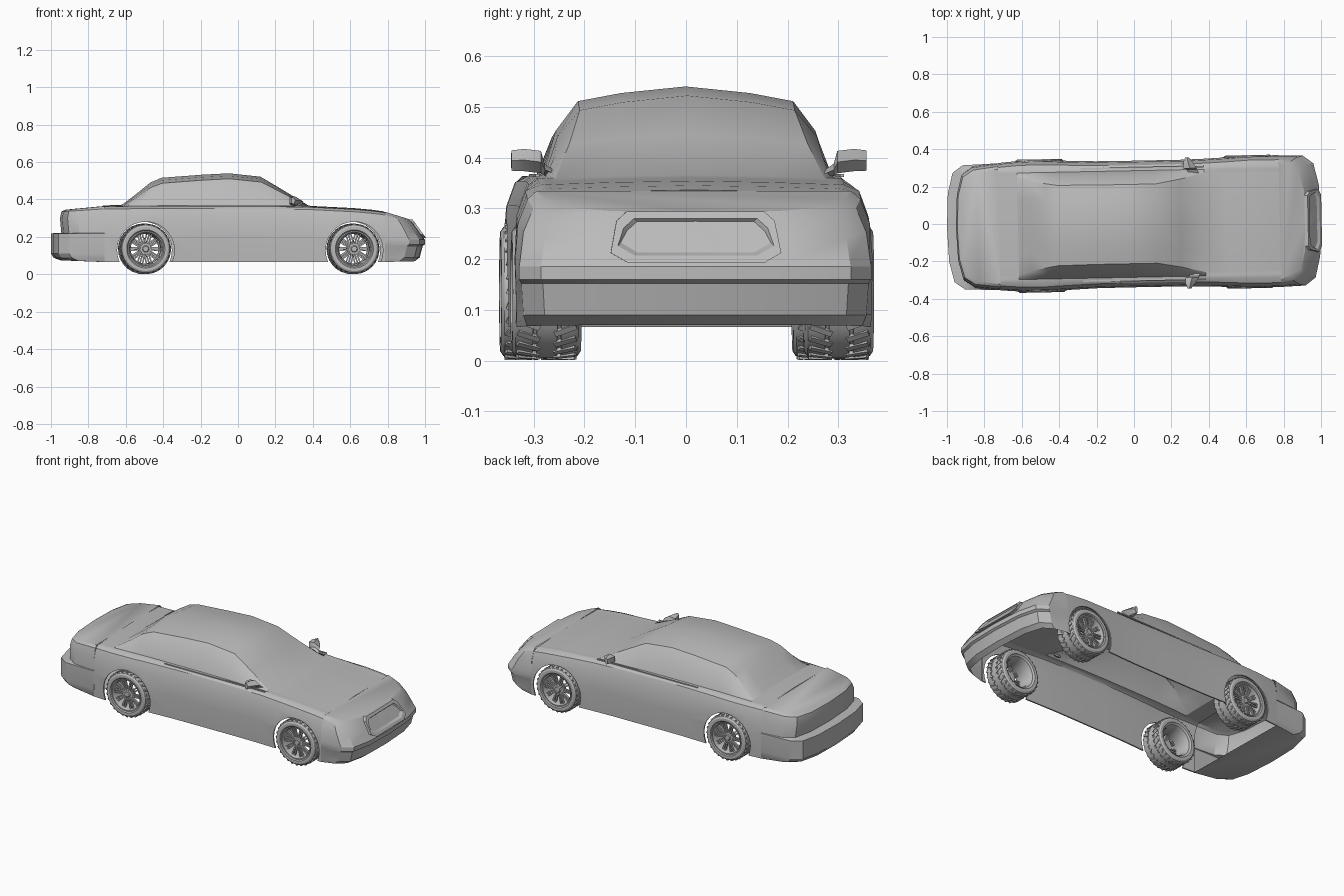
import bpy, bmesh
from math import sin, cos, pi, radians
from mathutils import Matrix, Vector

if "Cube" in bpy.data.objects:
    bpy.data.objects.remove(bpy.data.objects["Cube"])

grey = bpy.data.materials.new("plain grey")
grey.use_nodes = True
grey.diffuse_color = (0.5, 0.5, 0.5, 1)
grey.node_tree.nodes["Principled BSDF"].inputs["Base Color"].default_value = (0.5, 0.5, 0.5, 1)
parts = []


def make(name, bm):
    bmesh.ops.remove_doubles(bm, verts=bm.verts, dist=0.0003)
    bmesh.ops.recalc_face_normals(bm, faces=bm.faces)
    mesh = bpy.data.meshes.new(name)
    bm.to_mesh(mesh)
    bm.free()
    obj = bpy.data.objects.new(name, mesh)
    mesh.materials.append(grey)
    bpy.context.collection.objects.link(obj)
    parts.append(obj)
    return obj


def loft(bm, rows, closed=False, cap_first=False, cap_last=False):
    rings = [[bm.verts.new(p) for p in row] for row in rows]
    n = len(rings[0])
    for a, b in zip(rings, rings[1:]):
        for i in range(n if closed else n - 1):
            j = (i + 1) % n
            bm.faces.new((a[i], a[j], b[j], b[i]))
    if cap_first:
        bm.faces.new(rings[0])
    if cap_last:
        bm.faces.new(rings[-1])


def mirrored(half):
    return half + [(x, -y, z) for x, y, z in reversed(half[:-1])]


def body_section(x, w, deck, top, roof_w):
    base = 0.285
    edge = top - 0.005 - 0.024 * min(1, (top - deck) / 0.15)
    return mirrored([
        (x, w, 0.066), (x, w * 1.01, 0.2), (x, w * 0.99, deck - 0.06),
        (x, w * 0.94, deck - 0.012), (x, base + 0.015, deck), (x, base, deck + 0.002),
        (x, base + (roof_w - base) * 0.4, deck + (edge - deck) * 0.6),
        (x, roof_w, edge), (x, roof_w * 0.6, edge + (top - edge) * 0.55), (x, 0, top)])


# Open-bottomed body shell: x, half width, deck height, top height, roof half width
stations = [
    (-0.72, 0.337, 0.360, 0.368, 0.26), (-0.62, 0.345, 0.362, 0.372, 0.26),
    (-0.55, 0.347, 0.363, 0.425, 0.24), (-0.47, 0.347, 0.364, 0.490, 0.225),
    (-0.41, 0.344, 0.365, 0.516, 0.215), (-0.20, 0.336, 0.365, 0.532, 0.212),
    (-0.05, 0.335, 0.365, 0.540, 0.212), (0.12, 0.335, 0.363, 0.522, 0.212),
    (0.25, 0.335, 0.360, 0.445, 0.235), (0.38, 0.338, 0.358, 0.366, 0.265),
    (0.50, 0.343, 0.352, 0.360, 0.26), (0.62, 0.350, 0.346, 0.354, 0.26),
    (0.72, 0.350, 0.337, 0.345, 0.26), (0.78, 0.349, 0.329, 0.336, 0.26)]
bm = bmesh.new()
loft(bm, [body_section(*s) for s in stations])
body = make("body_shell", bm)
AXLES = (-0.5, 0.615)

# Wheel arches are cut through the shell
solid = body.modifiers.new("thickness", "SOLIDIFY")
solid.thickness = 0.008
cutters = []
for x in AXLES:
    bpy.ops.mesh.primitive_cylinder_add(vertices=48, radius=0.153, depth=1, location=(x, 0, 0.128),
                                        rotation=(pi / 2, 0, 0))
    cutter = bpy.context.object
    cutter.name = "arch_cutter"
    cutter.hide_render = True
    cutters.append(cutter)
    cut = body.modifiers.new("arch", "BOOLEAN")
    cut.operation, cut.object, cut.solver = "DIFFERENCE", cutter, "EXACT"
bpy.context.view_layer.objects.active = body
for name in [m.name for m in body.modifiers]:
    bpy.ops.object.modifier_apply(modifier=name)
for cutter in cutters:
    bpy.data.objects.remove(cutter)


# Nose and tail wrap round the ends: back height, tip height, tip x, back width, corner width
def wrap(name, rows, sign, back, cap_last):
    bm = bmesh.new()
    sections = []
    for zb, zf, x, wb, w in rows:
        plan = [(back, wb), (x - 0.09, w), (x - 0.035, w * 0.88), (x - 0.008, w * 0.55), (x, 0)]
        sections.append(mirrored([(sign * px, py, zb + (zf - zb) * (px - back) / (x - back))
                                  for px, py in plan]))
    loft(bm, sections, cap_first=True, cap_last=cap_last)
    return make(name, bm)


wrap("front_fascia", [
    (0.334, 0.292, 0.92, 0.310, 0.295), (0.318, 0.275, 0.935, 0.328, 0.318),
    (0.270, 0.235, 0.965, 0.347, 0.338), (0.200, 0.195, 0.992, 0.352, 0.345),
    (0.185, 0.185, 1.0, 0.352, 0.347), (0.160, 0.160, 1.0, 0.352, 0.347),
    (0.152, 0.152, 0.988, 0.351, 0.342), (0.090, 0.090, 0.972, 0.350, 0.338),
    (0.066, 0.070, 0.945, 0.349, 0.330)], 1, 0.78, False)
wrap("rear_fascia_and_bumper", [
    (0.364, 0.345, 0.925, 0.308, 0.292), (0.350, 0.335, 0.945, 0.322, 0.305),
    (0.300, 0.300, 0.952, 0.334, 0.318), (0.222, 0.222, 0.945, 0.339, 0.325),
    (0.219, 0.219, 1.0, 0.339, 0.332), (0.110, 0.110, 1.0, 0.339, 0.332),
    (0.090, 0.088, 0.985, 0.338, 0.326), (0.066, 0.075, 0.95, 0.337, 0.315)], -1, 0.72, True)


# Grille frame: a chamfered ring lying on the sloping nose, around a flat panel
def grille_ring(inset, lift):
    half = [(0.168 - inset, 0.212 + inset), (0.156 - inset, 0.275 - inset),
            (0.135 - inset, 0.294 - inset)]
    ring = [(0.135 - inset, 0.193 + inset)] + half
    pts = ring + [(-y, z) for y, z in reversed(ring)]
    return [(0.92 + (0.292 - z) * 0.72 + lift, y, z) for y, z in pts]


bm = bmesh.new()
loft(bm, [grille_ring(0, -0.02), grille_ring(0, 0.012), grille_ring(0.014, 0.012),
          grille_ring(0.02, 0.002)], closed=True, cap_last=True)
make("grille", bm)


# Helpers for the wheels, which turn about the y axis
def lathe(bm, profile, segments=48, closed=False):
    rows = []
    for i in range(segments + 1):
        a = 2 * pi * i / segments
        rows.append([(r * cos(a), y, r * sin(a)) for r, y in profile])
    loft(bm, rows, closed=closed)


def block(bm, size, matrix):
    bmesh.ops.create_cube(bm, size=1, matrix=matrix @ Matrix.Diagonal((*size, 1)))


def build_wheel(name, x, side):
    bm = bmesh.new()
    # Tyre with grooves round the tread
    tread = [(0.131, 0.052)]
    for y in (0.024, -0.024):
        tread += [(0.132, y + 0.004), (0.127, y + 0.003), (0.127, y - 0.003), (0.132, y - 0.004)]
    lathe(bm, [(0.094, 0.058), (0.102, 0.068), (0.118, 0.068), (0.127, 0.062)] + tread +
          [(0.131, -0.052), (0.127, -0.062), (0.118, -0.068), (0.102, -0.068), (0.094, -0.058)])
    # Open rim barrel
    lathe(bm, [(0.094, 0.058), (0.096, 0.064), (0.090, 0.064), (0.086, 0.05), (0.080, 0.02),
               (0.080, -0.04), (0.090, -0.062), (0.096, -0.064), (0.094, -0.058)], closed=True)
    # Hub
    lathe(bm, [(0, 0.052), (0.014, 0.052), (0.018, 0.047), (0.028, 0.045), (0.030, 0.038),
               (0.030, 0.012), (0, 0.012)], 24)
    # Paired spokes
    for i in range(10):
        for lean in (-0.11, 0.11):
            spin = Matrix.Rotation(2 * pi * i / 10 + lean, 4, 'Y')
            block(bm, (0.064, 0.012, 0.0075),
                  spin @ Matrix.Translation((0.056, 0.042, 0)) @ Matrix.Rotation(-lean * 0.6, 4, 'Y'))
    # Slanted tread bars
    for i in range(28):
        for s in (-1, 1):
            spin = Matrix.Rotation(2 * pi * (i + s * 0.25) / 28, 4, 'Y')
            block(bm, (0.007, 0.046, 0.012),
                  spin @ Matrix.Translation((0.131, s * 0.036, 0)) @ Matrix.Rotation(s * 0.4, 4, 'X'))
    bm.transform(Matrix.Translation((x, side * 0.288, 0.136)) @ Matrix.Diagonal((1, side, 1, 1)))
    make(name, bm)


for x, end in zip(AXLES, ("rear", "front")):
    for side, hand in ((1, "left"), (-1, "right")):
        build_wheel(f"{end}_{hand}_wheel", x, side)


# Door mirrors: a stalk swelling into a pointed housing; y, x, z, depth, height
mirror_rows = [(0.262, 0.325, 0.366, 0.03, 0.006), (0.285, 0.315, 0.376, 0.025, 0.012),
               (0.292, 0.305, 0.391, 0.036, 0.022), (0.325, 0.295, 0.395, 0.025, 0.022),
               (0.350, 0.290, 0.394, 0.010, 0.020)]
for side, hand in ((1, "left"), (-1, "right")):
    bm = bmesh.new()
    loft(bm, [[(x + d, side * y, z), (x, side * y, z + h), (x - d, side * y, z + h * 0.7),
               (x - d, side * y, z - h * 0.7), (x, side * y, z - h)]
              for y, x, z, d, h in mirror_rows], closed=True, cap_first=True, cap_last=True)
    make(hand + "_door_mirror", bm)
    # Belt trim below the side glass
    bm = bmesh.new()
    block(bm, (0.66, 0.008, 0.006), Matrix.Translation((0.05, side * 0.3, 0.365)))
    make(hand + "_belt_trim", bm)

# Slight turn of the whole car, then smooth shading with crisp edges
turn = Matrix.Rotation(0.02, 4, 'Z')
for obj in parts:
    obj.data.transform(turn)
    bpy.ops.object.select_all(action='DESELECT')
    obj.select_set(True)
    bpy.context.view_layer.objects.active = obj
    bpy.ops.object.shade_smooth_by_angle(angle=radians(28))
